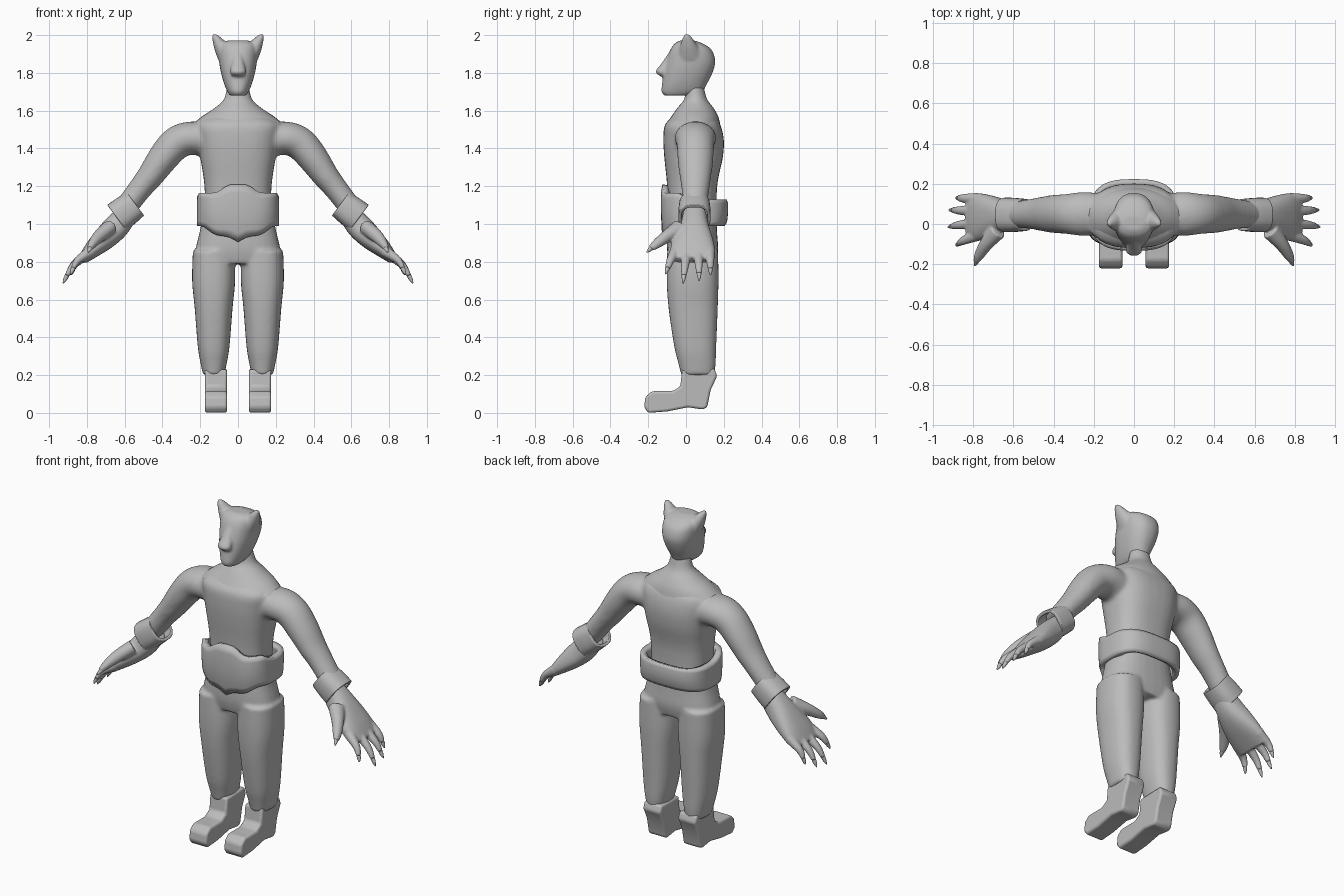
import bpy, bmesh, math
from mathutils import Vector

if "Cube" in bpy.data.objects:
    bpy.data.objects.remove(bpy.data.objects["Cube"])

grey = bpy.data.materials.new("plain grey")
grey.use_nodes = True
grey.diffuse_color = (0.5, 0.5, 0.5, 1)
grey.node_tree.nodes["Principled BSDF"].inputs["Base Color"].default_value = grey.diffuse_color


def upright(rows, x=0):
    """Rows of (z, half width, front y, back y) as loft sections."""
    return [(x, (f + b) / 2, z, w, (b - f) / 2) for z, w, f, b in rows]


def refine(rows, steps=4):
    """Catmull-Rom interpolation between sections."""
    out = []
    for i in range(len(rows) - 1):
        p = rows[max(i - 1, 0)], rows[i], rows[i + 1], rows[min(i + 2, len(rows) - 1)]
        for s in range(steps):
            t = s / steps
            out.append([(2 * b + (c - a) * t + (2 * a - 5 * b + 4 * c - d) * t * t
                         + (3 * b - a - 3 * c + d) * t ** 3) / 2 for a, b, c, d in zip(*p)])
    return out + [list(rows[-1])]


def loft(bm, rows, power=2.0, flat=False, caps=True, sides=32):
    """Skin superellipse rings of (x, y, z, half width, half depth)."""
    rows = refine(rows)
    pts = [Vector(r[:3]) for r in rows]
    rings = []
    for i, r in enumerate(rows):
        t = pts[min(i + 1, len(pts) - 1)] - pts[max(i - 1, 0)]
        t = Vector((0, 0, 1)) if flat else t.normalized()
        u = Vector((0, 1, 0)).cross(t).normalized()
        v = t.cross(u)
        ring = []
        for k in range(sides):
            a = math.tau * k / sides
            c, s = math.cos(a), math.sin(a)
            e = 2 / power
            ring.append(bm.verts.new(pts[i] + u * r[3] * math.copysign(abs(c) ** e, c)
                                     + v * r[4] * math.copysign(abs(s) ** e, s)))
        rings.append(ring)
    for lo, hi in zip(rings, rings[1:]):
        for k in range(sides):
            n = (k + 1) % sides
            bm.faces.new((lo[k], lo[n], hi[n], hi[k]))
    if caps:
        bm.faces.new(rings[0])
        bm.faces.new(rings[-1])


def finish(name, bm, mirror=False, voxel=0, smooth=6, bevel=0, solid=0):
    bmesh.ops.recalc_face_normals(bm, faces=bm.faces[:])
    me = bpy.data.meshes.new(name)
    bm.to_mesh(me)
    bm.free()
    ob = bpy.data.objects.new(name, me)
    bpy.context.collection.objects.link(ob)
    me.materials.append(grey)
    bpy.ops.object.select_all(action='DESELECT')
    ob.select_set(True)
    bpy.context.view_layer.objects.active = ob
    bpy.ops.object.shade_smooth_by_angle(angle=math.radians(40))
    if solid:
        m = ob.modifiers.new("Thickness", 'SOLIDIFY')
        m.thickness, m.offset = solid, -1
    if bevel:
        m = ob.modifiers.new("Bevel", 'BEVEL')
        m.width, m.segments = bevel, 3
    if mirror:
        ob.modifiers.new("Mirror", 'MIRROR').use_mirror_merge = False
    if voxel:
        m = ob.modifiers.new("Blend", 'REMESH')
        m.mode, m.voxel_size, m.use_smooth_shade = 'VOXEL', voxel, True
        m = ob.modifiers.new("Soften", 'SMOOTH')
        m.factor, m.iterations = 0.5, smooth
    return ob


# Torso with both arms blended in
bm = bmesh.new()
loft(bm, upright([(0.97, .17, -.09, .16), (1.2, .178, -.1, .165), (1.35, .2, -.115, .195),
                  (1.45, .215, -.12, .2), (1.53, .22, -.11, .18), (1.58, .14, -.05, .14)]),
     power=2.6, flat=True)
arm = [(.15, .05, 1.44, .09, .1), (.25, .05, 1.455, .088, .11), (.33, .05, 1.425, .088, .1),
       (.4, .05, 1.345, .081, .095), (.46, .05, 1.26, .071, .085), (.52, .05, 1.185, .063, .074),
       (.6, .045, 1.08, .06, .065)]
for side in (1, -1):
    loft(bm, [(side * r[0], *r[1:]) for r in arm])
finish("torso_and_arms", bm, voxel=.01, smooth=14)

# Trousers
bm = bmesh.new()
loft(bm, upright([(1.05, .185, -.09, .16), (.95, .205, -.1, .165), (.86, .225, -.1, .17),
                  (.79, .215, -.085, .155)]), power=2.5, flat=True)
leg = [(.86, .11, -.1, .17), (.7, .114, -.102, .172), (.55, .1, -.092, .168),
       (.35, .084, -.062, .16), (.26, .069, -.04, .157), (.2, .056, -.025, .15)]
for side in (1, -1):
    loft(bm, upright(leg, side * .129), power=2.4, flat=True)
finish("trousers", bm, voxel=.009, smooth=8)

# Collar and neck
bm = bmesh.new()
loft(bm, upright([(1.525, .245, -.108, .182), (1.57, .19, -.077, .17), (1.615, .122, -.045, .145),
                  (1.66, .075, -.01, .112), (1.72, .058, .0, .095)]), flat=True)
finish("collar", bm)

# Head with nose and ears
bm = bmesh.new()
loft(bm, upright([(1.68, .042, -.115, .02), (1.7, .056, -.13, .085), (1.74, .073, -.127, .11),
                  (1.8, .09, -.118, .14), (1.86, .1, -.104, .155), (1.92, .102, -.084, .137),
                  (1.955, .09, -.06, .09), (1.972, .05, -.03, .04)]), power=2.3, flat=True)
loft(bm, [(0, -.07, 1.91, .02, .02), (0, -.105, 1.85, .032, .025), (0, -.128, 1.805, .042, .033),
          (0, -.11, 1.78, .03, .02)], flat=True)
for side in (1, -1):
    loft(bm, [(side * .065, .02, 1.89, .045, .07), (side * .095, .012, 1.945, .035, .045),
              (side * .118, .005, 1.985, .02, .024), (side * .13, 0, 2.004, .008, .008)])
finish("head", bm, voxel=.007, smooth=6)

# Wide belt with a wavy front plate
bm = bmesh.new()
count = 64
rings = []
for level, depth in ((0, .9), (.15, .97), (.5, 1), (.85, 1), (1, .96)):
    ring = []
    for k in range(count):
        a = math.tau * k / count
        c, s = math.cos(a), math.sin(a)
        x = .218 * math.copysign(abs(c) ** .7, c)
        y = .045 + .178 * depth * math.copysign(abs(s) ** .7, s)
        front = max(0, min(1, -2.5 * s))
        top = 1.13 + front * (.035 + .045 * math.exp(-(x / .09) ** 4))
        low = .99 - front * (.055 * math.exp(-(x / .16) ** 6) + .03 * math.exp(-(x / .035) ** 2))
        ring.append(bm.verts.new((x, y, low + (top - low) * level)))
    rings.append(ring)
for lo, hi in zip(rings, rings[1:]):
    for k in range(count):
        n = (k + 1) % count
        bm.faces.new((lo[k], lo[n], hi[n], hi[k]))
finish("belt", bm, solid=.035)

# Boots from an extruded side outline
bm = bmesh.new()
outline = [(-.02, .23), (.15, .235), (.165, .195), (.13, .12), (.112, .03), (.09, .018), (.01, .03),
           (-.1, .008), (-.2, 0), (-.222, .03), (-.215, .085), (-.18, .115), (-.07, .115), (-.03, .14)]
sole = bm.faces.new([bm.verts.new((.058, y, z)) for y, z in outline])
out = bmesh.ops.extrude_face_region(bm, geom=[sole])["geom"]
bmesh.ops.translate(bm, vec=(.117, 0, 0), verts=[g for g in out if isinstance(g, bmesh.types.BMVert)])
finish("boots", bm, mirror=True, bevel=.018)

# Wrist cuffs
bm = bmesh.new()
loft(bm, [(.543, .045, 1.107, .077, .08), (.595, .045, 1.068, .083, .085),
          (.642, .045, 1.033, .085, .086)], power=2.6, caps=False)
finish("cuffs", bm, mirror=True, solid=.018, bevel=.004)

# Hands: palm, thumb and four fingers
bm = bmesh.new()
claws = bmesh.new()
loft(bm, [(.58, .045, 1.06, .055, .06), (.64, .045, .99, .067, .075), (.7, .04, .93, .063, .1),
          (.77, .035, .865, .046, .118), (.825, .035, .81, .026, .108)], power=2.4)
loft(bm, [(.68, -.03, .98, .04, .05), (.735, -.1, .935, .034, .034), (.77, -.155, .895, .024, .026),
          (.785, -.187, .87, .014, .016)])
loft(claws, [(.78, -.178, .877, .014, .014), (.787, -.195, .862, .01, .01), (.793, -.208, .85, .003, .003)])
tips = [(.125, .885, .13, .73), (.065, .92, .07, .7), (.005, .926, -.015, .686), (-.055, .885, -.108, .735)]
for base, x, y, z in tips:
    start, end = Vector((.78, base, .855)), Vector((x, y, z))
    knuckle = start.lerp(end, .5) + Vector((.014, 0, .014))
    joint = start.lerp(end, .8) + Vector((.008, 0, .008))
    loft(bm, [(*start, .03, .03), (*knuckle, .02, .022), (*joint, .013, .015)])
    loft(claws, [(*joint, .012, .013), (*joint.lerp(end, .5), .01, .009), (*end, .003, .003)], sides=12)
finish("hands", bm, mirror=True, voxel=.006, smooth=5)
finish("claws", claws, mirror=True)

# Three stars curved over each sleeve
bm = bmesh.new()
out_dir, along = Vector((.77, 0, .64)), Vector((-.64, 0, .77))
for x, z, size in ((.385, 1.435, .068), (.468, 1.325, .064), (.535, 1.225, .06)):
    layers = []
    for lift in (.008, -.03):
        verts = []
        for k in range(10):
            a = math.tau * k / 10
            r = size * (.48 if k % 2 else 1)
            y = r * math.sin(a)
            p = Vector((x, .05, z)) + along * r * math.cos(a) * 1.1
            verts.append(bm.verts.new(p + Vector((0, y, 0)) + out_dir * (lift - 4 * y * y)))
        hub = bm.verts.new(Vector((x, .05, z)) + out_dir * lift)
        for k in range(10):
            bm.faces.new((hub, verts[k], verts[(k + 1) % 10]))
        layers.append(verts)
    for k in range(10):
        n = (k + 1) % 10
        bm.faces.new((layers[0][k], layers[0][n], layers[1][n], layers[1][k]))
finish("sleeve_stars", bm, mirror=True)
